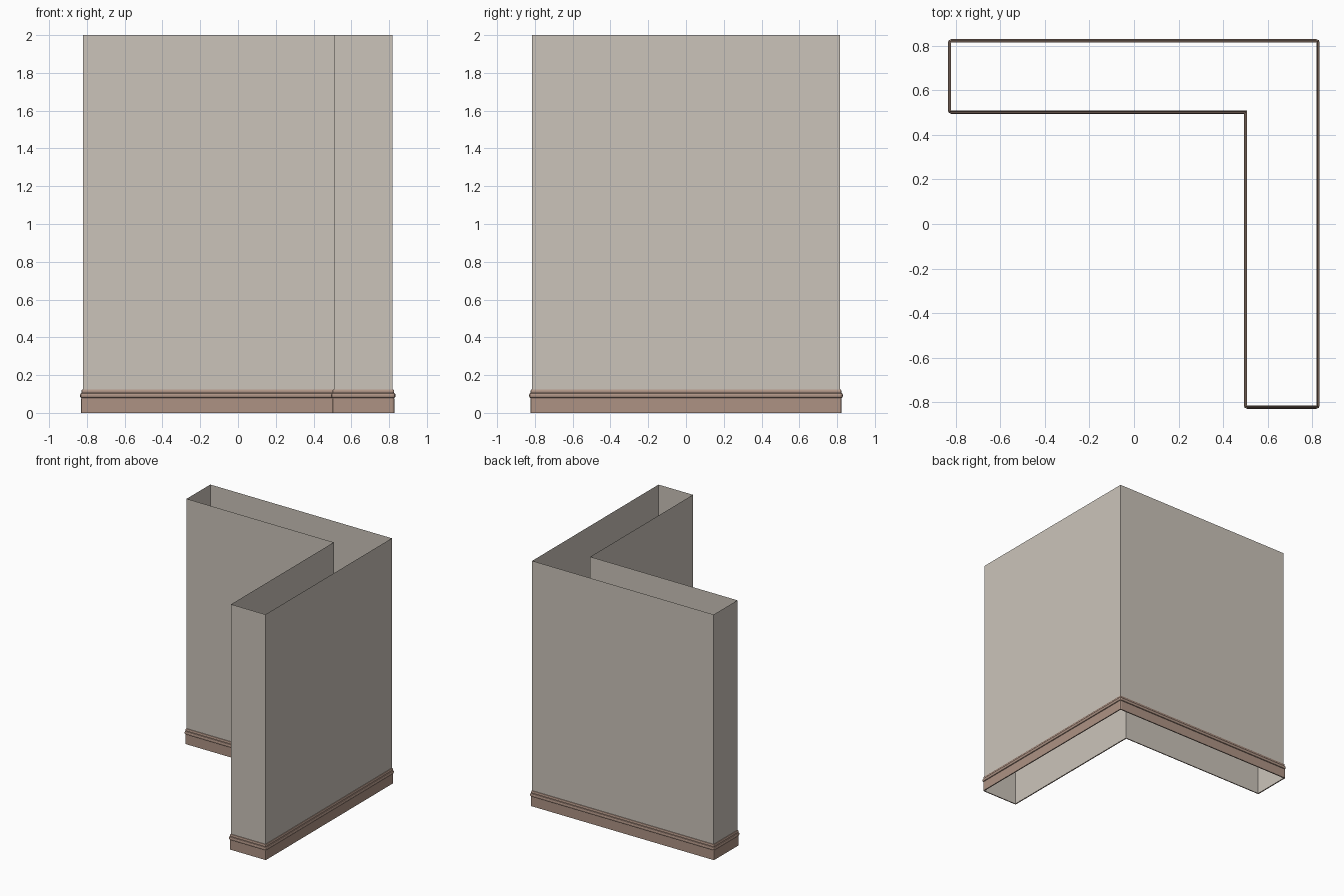
import bpy
from mathutils import Vector

if "Cube" in bpy.data.objects:
    bpy.data.objects.remove(bpy.data.objects["Cube"])

# L-shaped footprint, counter-clockwise
PATH = [Vector(p) for p in [(-0.821, 0.510), (0.508, 0.510), (0.508, -0.815),
                            (0.819, -0.815), (0.819, 0.815), (-0.821, 0.815)]]


def material(name, colour):
    m = bpy.data.materials.new(name)
    m.diffuse_color = (*colour, 1)
    m.use_nodes = True
    m.node_tree.nodes["Principled BSDF"].inputs["Base Color"].default_value = m.diffuse_color
    return m


def ring(d):
    """Footprint pushed outward by d, rounded at the outer corners."""
    pts = []
    for i, p in enumerate(PATH):
        a = (p - PATH[i - 1]).normalized()
        b = (PATH[(i + 1) % len(PATH)] - p).normalized()
        n1, n2 = Vector((a.y, -a.x)), Vector((b.y, -b.x))
        if a.cross(b) > 0:   # outer corner
            pts += [p + d * n1, p + d * (n1 + n2).normalized(), p + d * n2]
        else:                # inner corner, mitred
            pts.append(p + d * (n1 + n2))
    return pts


def skin(name, rings, mat):
    """Join stacked rings of equal length with quads."""
    n = len(rings[0])
    verts = [v for r in rings for v in r]
    faces = [(k * n + i, k * n + (i + 1) % n, (k + 1) * n + (i + 1) % n, (k + 1) * n + i)
             for k in range(len(rings) - 1) for i in range(n)]
    me = bpy.data.meshes.new(name)
    me.from_pydata(verts, [], faces)
    me.materials.append(mat)
    ob = bpy.data.objects.new(name, me)
    bpy.context.collection.objects.link(ob)
    return ob


wall_mat = material("warm grey plaster", (0.60, 0.55, 0.49))
trim_mat = material("brown trim", (0.42, 0.29, 0.23))

# Wall: thin shell, open at top and bottom
skin("wall", [[(p.x, p.y, z) for p in PATH] for z in (0, 2)], wall_mat)

# Skirting board: plinth, rounded bead, small cap moulding (offset, height)
PROFILE = [(0.001, 0.0), (0.009, 0.0), (0.009, 0.075), (0.007, 0.079),
           (0.012, 0.081), (0.015, 0.087), (0.015, 0.096), (0.012, 0.103),
           (0.007, 0.106), (0.008, 0.110), (0.008, 0.117), (0.005, 0.123), (0.001, 0.125)]
skin("skirting_board", [[(p.x, p.y, z) for p in ring(d)] for d, z in PROFILE], trim_mat)
